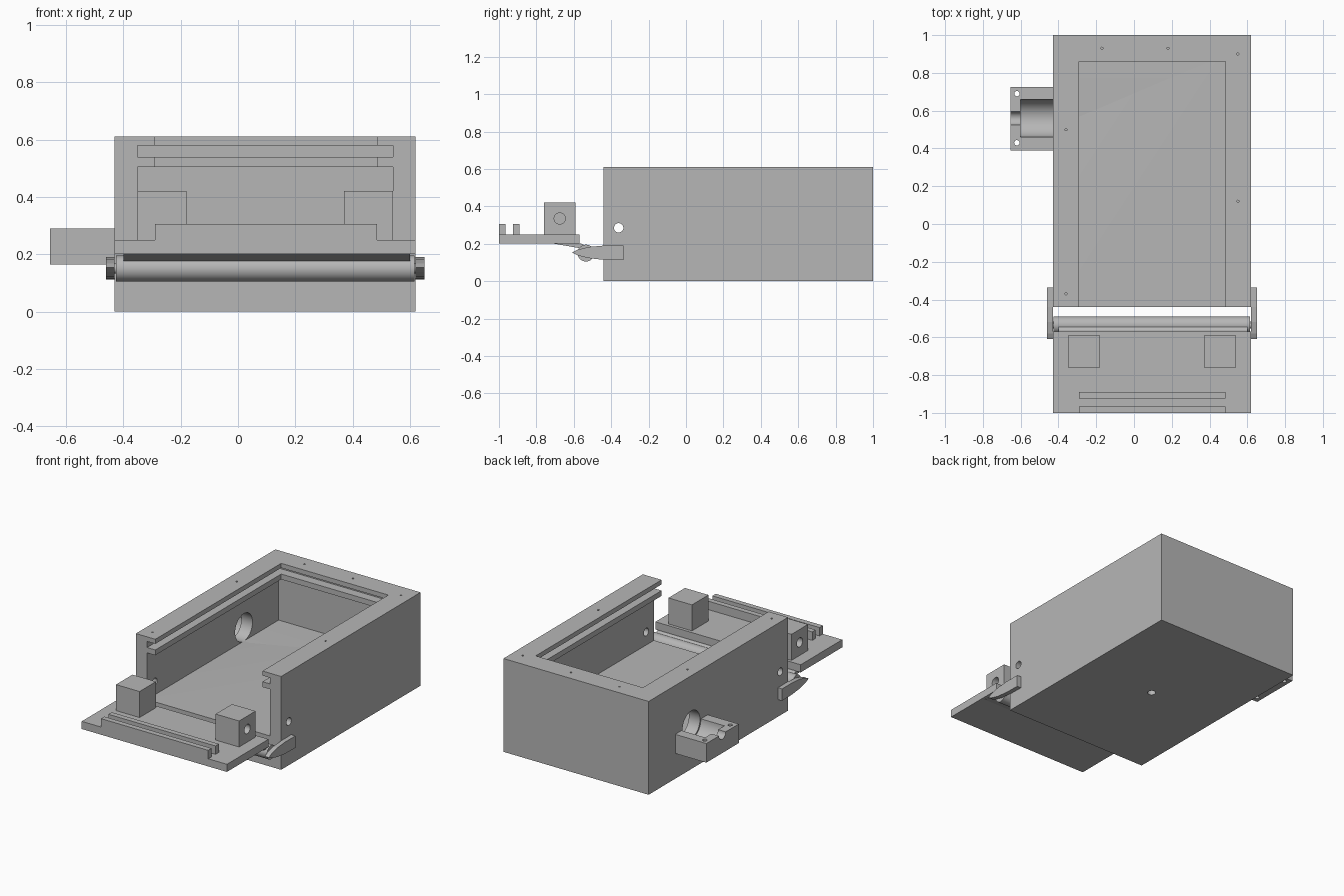
import bpy, bmesh, math
from mathutils import Matrix

if "Cube" in bpy.data.objects:
    bpy.data.objects.remove(bpy.data.objects["Cube"], do_unlink=True)

grey = bpy.data.materials.new("plain grey")
grey.use_nodes = True
colour = (0.47, 0.47, 0.47, 1)
grey.diffuse_color = colour
grey.node_tree.nodes["Principled BSDF"].inputs["Base Color"].default_value = colour


def finish(name, bm):
    bmesh.ops.recalc_face_normals(bm, faces=bm.faces)
    mesh = bpy.data.meshes.new(name)
    bm.to_mesh(mesh)
    bm.free()
    obj = bpy.data.objects.new(name, mesh)
    bpy.context.collection.objects.link(obj)
    mesh.materials.append(grey)
    return obj


def box(name, x, y, z):
    bm = bmesh.new()
    bmesh.ops.create_cube(bm, size=1)
    for v in bm.verts:
        v.co = [(r[0] + r[1]) / 2 + c * (r[1] - r[0]) for r, c in zip((x, y, z), v.co)]
    return finish(name, bm)


def rod(name, axis, centre, radius, length, sides=48):
    bm = bmesh.new()
    turn = Matrix.Rotation(math.pi / 2, 4, "Y") if axis == "X" else Matrix()
    bmesh.ops.create_cone(bm, cap_ends=True, segments=sides, radius1=radius, radius2=radius,
                          depth=length, matrix=Matrix.Translation(centre) @ turn)
    return finish(name, bm)


def prism(name, outline, x0, x1):
    # Extrudes a side outline of (y, z) points along x
    bm = bmesh.new()
    face = bm.faces.new([bm.verts.new((x0, y, z)) for y, z in outline])
    side = bmesh.ops.extrude_face_region(bm, geom=[face])
    verts = [g for g in side["geom"] if isinstance(g, bmesh.types.BMVert)]
    bmesh.ops.translate(bm, verts=verts, vec=(x1 - x0, 0, 0))
    return finish(name, bm)


def activate(obj):
    bpy.ops.object.select_all(action="DESELECT")
    obj.select_set(True)
    bpy.context.view_layer.objects.active = obj


def cut(obj, *cutters):
    for cutter in cutters:
        activate(obj)
        mod = obj.modifiers.new("cut", "BOOLEAN")
        mod.operation = "DIFFERENCE"
        mod.solver = "EXACT"
        mod.object = cutter
        bpy.ops.object.modifier_apply(modifier=mod.name)
        bpy.data.objects.remove(cutter, do_unlink=True)


def smooth(obj):
    activate(obj)
    bpy.ops.object.shade_smooth_by_angle(angle=math.radians(30))


LEFT, RIGHT = 0.62, -0.43
MID = (LEFT + RIGHT) / 2
OUTER = (RIGHT, LEFT)
OPENING = (-0.29, 0.485)
CAVITY = (-0.35, 0.54)

# Main housing, open at the top and front, with a lid groove
housing = box("housing", OUTER, (-0.44, 1), (0, 0.61))
cut(housing,
    box("opening_cutter", OPENING, (-0.6, 0.86), (0.3, 0.7)),
    box("cavity_cutter", CAVITY, (-0.6, 0.92), (0.2, 0.505)),
    box("groove_cutter", CAVITY, (-0.6, 0.92), (0.54, 0.58)),
    rod("lock_hole_cutter", "X", (MID, -0.36, 0.285), 0.025, 1.3, 32),
    rod("side_port_cutter", "X", (-0.39, 0.56, 0.29), 0.09, 0.16),
    rod("base_hole_cutter", "Z", (MID, 0.28, 0), 0.025, 0.1, 32))

# Small screw holes in the rim
for x, y in ((-0.36, -0.37), (-0.36, 0.5), (-0.17, 0.93), (0.18, 0.93), (0.55, 0.9), (0.55, 0.12)):
    cut(housing, rod("rim_hole_cutter", "Z", (x, y, 0.61), 0.006, 0.04, 12))
smooth(housing)

# Side bracket with a stepped half-round trough
bracket = box("side_bracket", (-0.655, RIGHT), (0.39, 0.725), (0.165, 0.29))
cut(bracket,
    rod("trough_cutter", "X", (-0.5, 0.56, 0.29), 0.1, 0.2),
    rod("cable_cutter", "X", (-0.63, 0.56, 0.29), 0.035, 0.1, 32),
    *[rod("bolt_cutter", "Z", (-0.62, y, 0.25), 0.014, 0.3, 24) for y in (0.43, 0.69)])
smooth(bracket)

# Folded-down door with two sealing ribs
box("door_panel", OUTER, (-1, -0.57), (0.2, 0.25))
for name, y in (("front_rib", -1), ("rear_rib", -0.925)):
    box(name, OPENING, (y, y + 0.035), (0.245, 0.305))

# Latch blocks on the door, drilled from the outside
for name, x, outside in (("right_latch_block", -0.35, -0.35), ("left_latch_block", 0.37, 0.54)):
    block = box(name, (x, x + 0.17), (-0.76, -0.59), (0.245, 0.42))
    cut(block, rod("latch_hole_cutter", "X", (outside, -0.675, 0.335), 0.03, 0.16, 32))
    smooth(block)

# Hinge leaf, barrel and pin
prism("hinge_leaf", [(-0.71, 0.201), (-0.56, 0.201), (-0.53, 0.185), (-0.56, 0.175)], -0.4, 0.6)
smooth(rod("hinge_barrel", "X", (MID, -0.535, 0.15), 0.045, 1.04))
smooth(rod("hinge_pin", "X", (MID, -0.535, 0.15), 0.018, 1.09, 32))

# Tapered hinge arms on both sides
ARM = [(-0.335, 0.19), (-0.44, 0.19), (-0.52, 0.183), (-0.58, 0.168), (-0.61, 0.153),
       (-0.58, 0.138), (-0.52, 0.123), (-0.44, 0.114), (-0.335, 0.112)]
prism("right_hinge_arm", ARM, -0.46, RIGHT)
prism("left_hinge_arm", ARM, LEFT, 0.65)
